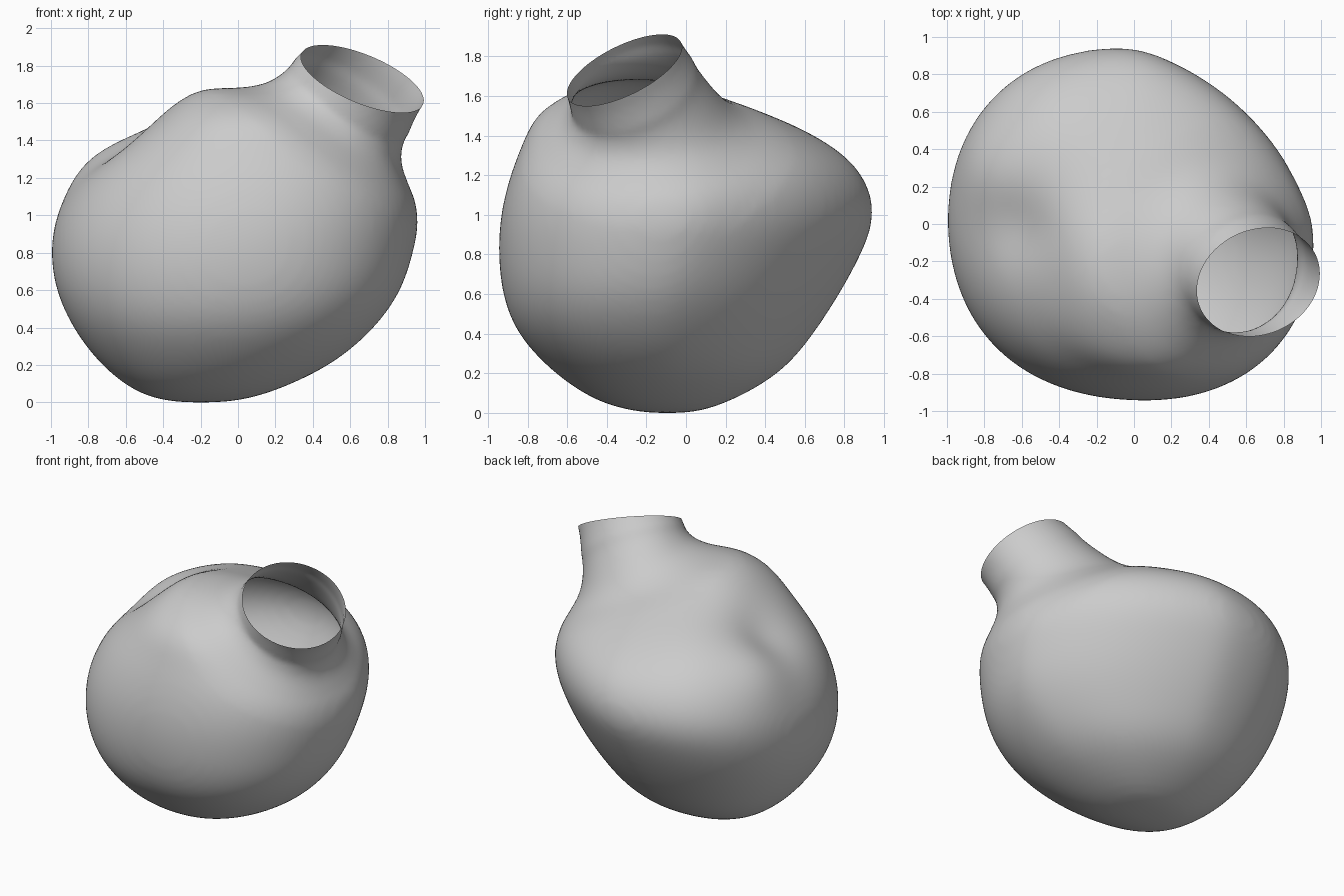
import bpy, bmesh, math
from mathutils import Vector

cube = bpy.data.objects.get("Cube")
if cube:
    bpy.data.objects.remove(cube, do_unlink=True)

SEGMENTS = 32
RIM = Vector((0.67, -0.31, 1.73))
RIM_NORMAL = Vector((0.42, -0.48, 1)).normalized()
NECK_BASE = Vector((0.33, -0.08, 1.22))
NECK_AXIS = RIM - NECK_BASE

# Body levels: height, x range, y range, flattening of the back left corner
LEVELS = [
    (0.00, -0.30, -0.10, -0.18, 0.00, 0),
    (0.015, -0.42, 0.03, -0.29, 0.09, 0),
    (0.06, -0.56, 0.20, -0.46, 0.23, 0.04),
    (0.20, -0.74, 0.51, -0.67, 0.49, 0.1),
    (0.40, -0.89, 0.74, -0.86, 0.65, 0.14),
    (0.60, -0.98, 0.88, -0.93, 0.78, 0.15),
    (0.80, -1.01, 0.94, -0.95, 0.89, 0.15),
    (1.00, -0.98, 0.98, -0.94, 0.97, 0.15),
    (1.20, -0.86, 0.94, -0.89, 0.91, 0.14),
    (1.35, -0.67, 0.77, -0.83, 0.75, 0.1),
    (1.50, -0.46, 0.55, -0.77, 0.43, 0.04),
    (1.61, -0.33, 0.43, -0.62, 0.14, 0),
    (1.695, -0.18, 0.20, -0.40, -0.08, 0),
]


def body_ring(level):
    z, x0, x1, y0, y1, flat = level
    ring = []
    for i in range(SEGMENTS):
        a = math.tau * i / SEGMENTS
        corner = math.sin(2 * a)
        r = 1 + 0.03 * corner ** 2
        if math.cos(a) > 0:
            r -= corner * (flat if corner > 0 else 0.04)
        else:
            r -= corner * 0.02
        ring.append(Vector(((x0 + x1) / 2 + (x1 - x0) / 2 * r * math.cos(a),
                            (y0 + y1) / 2 + (y1 - y0) / 2 * r * math.sin(a), z)))
    return ring


def neck_ring(t):
    side = NECK_AXIS.cross(Vector((0, 1, 0))).normalized()
    up = NECK_AXIS.cross(side).normalized() * 0.92
    radius = 0.345 + 0.15 * max(0, 1 - t) ** 1.2
    return [NECK_BASE + NECK_AXIS * t + radius * (side * math.cos(a) + up * math.sin(a))
            for a in (math.tau * i / SEGMENTS for i in range(SEGMENTS))]


def loft(name, rings):
    bm = bmesh.new()
    loops = [[bm.verts.new(p) for p in ring] for ring in rings]
    for a, b in zip(loops, loops[1:]):
        for i in range(SEGMENTS):
            j = (i + 1) % SEGMENTS
            bm.faces.new((a[i], a[j], b[j], b[i]))
    bm.faces.new(loops[0])
    bm.faces.new(loops[-1])
    bmesh.ops.recalc_face_normals(bm, faces=bm.faces)
    mesh = bpy.data.meshes.new(name)
    bm.to_mesh(mesh)
    bm.free()
    obj = bpy.data.objects.new(name, mesh)
    bpy.context.collection.objects.link(obj)
    return obj


def press(bm, center, amount, spread):
    """Push the skin out (or in, if negative) around a point."""
    bm.normal_update()
    for v in bm.verts:
        fade = math.exp(-(v.co - Vector(center)).length_squared / spread)
        v.co += v.normal * amount * fade


# Closed body and neck, merged into one soft skin
body = loft("body_core", [body_ring(level) for level in LEVELS])
neck = loft("neck_core", [neck_ring(i / 5) for i in range(8)])
neck.hide_render = True
body.modifiers.new("Round", 'SUBSURF').levels = 2
union = body.modifiers.new("Join", 'BOOLEAN')
union.operation = 'UNION'
union.solver = 'EXACT'
union.object = neck
remesh = body.modifiers.new("Skin", 'REMESH')
remesh.mode = 'VOXEL'
remesh.voxel_size = 0.025
smooth = body.modifiers.new("Soften", 'SMOOTH')
smooth.factor = 0.5
smooth.iterations = 20
bpy.context.view_layer.update()
evaluated = body.evaluated_get(bpy.context.evaluated_depsgraph_get())
mesh = bpy.data.meshes.new_from_object(evaluated)
mesh.name = "hollow_vessel"

bm = bmesh.new()
bm.from_mesh(mesh)

# Wide fillet where the neck grows out of the body, over a shrinking band
direction = NECK_AXIS.normalized()
for stage in range(20):
    shrink = stage / 20
    fillet = []
    for v in bm.verts:
        offset = v.co - RIM
        along = offset.dot(direction)
        reach = (offset - direction * along).length
        if -0.72 + 0.2 * shrink < along < -0.12 - 0.05 * shrink and reach < 0.68 - 0.15 * shrink:
            fillet.append(v)
    for step in range(4):
        bmesh.ops.smooth_vert(bm, verts=fillet, factor=0.5,
                              use_axis_x=True, use_axis_y=True, use_axis_z=True)

# Slanted cut opens the neck
bmesh.ops.bisect_plane(bm, geom=bm.verts[:] + bm.edges[:] + bm.faces[:],
                       plane_co=RIM, plane_no=RIM_NORMAL, clear_outer=True)

# Full back right shoulder, a hump beside it and a shallow hollow in front
press(bm, (-0.50, 0.48, 1.32), 0.05, 0.13)
press(bm, (-0.75, 0.28, 1.24), 0.04, 0.06)
press(bm, (-0.58, -0.02, 1.34), -0.045, 0.045)

# Stand on the ground
bottom = min(v.co.z for v in bm.verts)
bmesh.ops.translate(bm, verts=bm.verts, vec=(0, 0, -bottom))
for f in bm.faces:
    f.smooth = True
    f.material_index = 0
bm.to_mesh(mesh)
bm.free()

grey = bpy.data.materials.new("light_grey")
grey.use_nodes = True
color = (0.6, 0.6, 0.6, 1)
grey.diffuse_color = color
grey.node_tree.nodes["Principled BSDF"].inputs["Base Color"].default_value = color
mesh.materials.clear()
mesh.materials.append(grey)

vessel = bpy.data.objects.new("hollow_vessel", mesh)
bpy.context.collection.objects.link(vessel)
for helper in (body, neck):
    bpy.data.objects.remove(helper, do_unlink=True)
